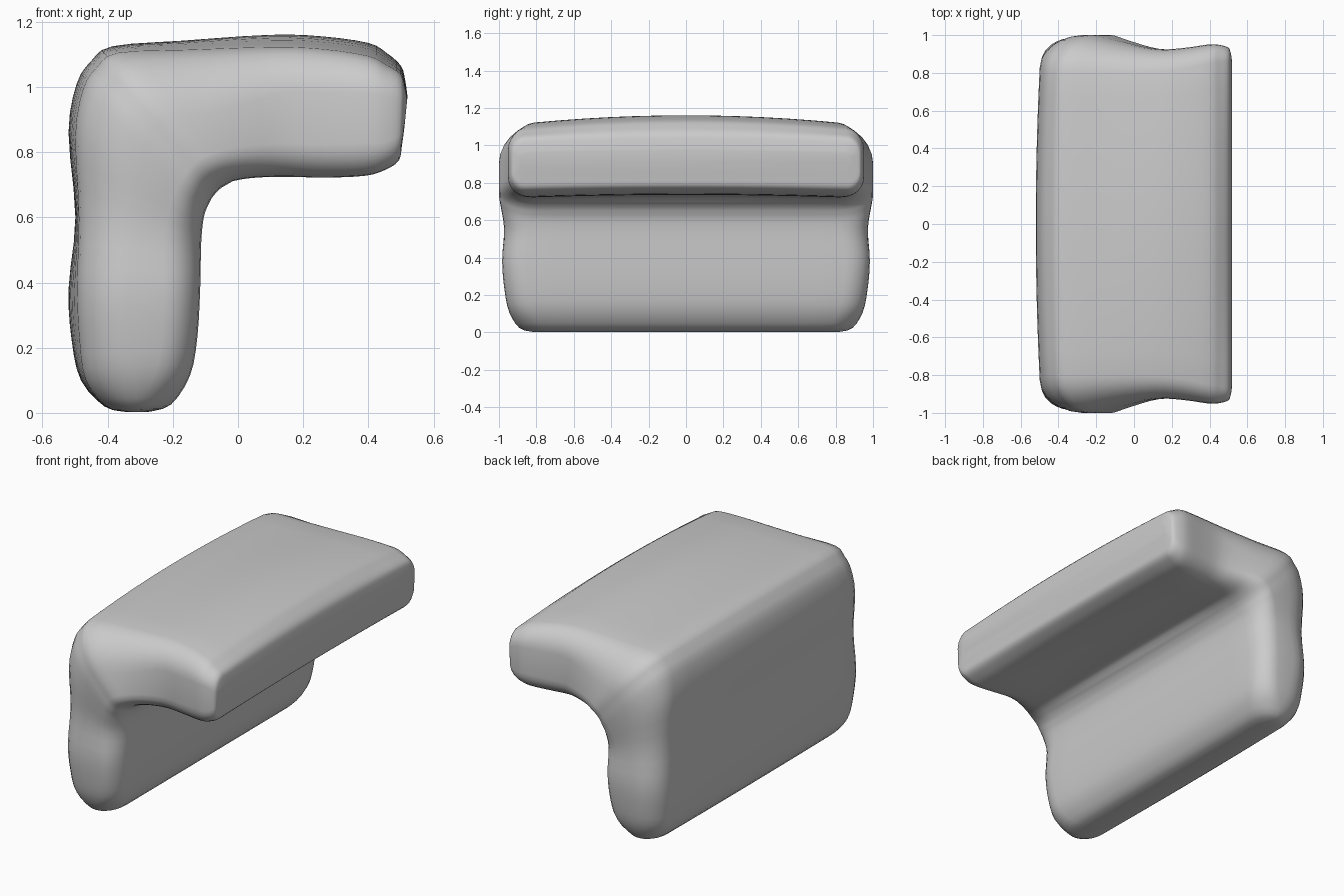
import bpy, bmesh, math

if "Cube" in bpy.data.objects:
    bpy.data.objects.remove(bpy.data.objects["Cube"])

# Ribs across the bent slab, from foot to front lip: outer x, outer z, inner x, inner z,
# half width in y, crown drop of the outer side, end radius outer, end radius in y
RIBS = [
    (-.345, .003, -.275, .003, .82, 0, .16, .13), (-.41, .02, -.205, .026, .89, .005, .16, .13),
    (-.482, .10, -.147, .115, .945, .02, .16, .13), (-.51, .22, -.125, .23, .97, .032, .16, .13),
    (-.52, .38, -.116, .38, .983, .035, .16, .13), (-.499, .60, -.113, .52, .972, .015, .18, .14),
    (-.52, .86, -.105, .60, .988, .035, .24, .16), (-.495, 1.01, -.09, .64, .998, .04, .30, .19),
    (-.45, 1.08, -.072, .67, 1.0, .04, .32, .20), (-.385, 1.125, -.035, .70, .998, .04, .30, .19),
    (-.17, 1.142, .04, .716, .965, .045, .22, .16), (.10, 1.16, .15, .72, .926, .05, .15, .12),
    (.26, 1.155, .27, .718, .932, .05, .14, .11), (.40, 1.135, .39, .724, .95, .05, .12, .10),
    (.455, 1.105, .45, .742, .948, .045, .10, .09), (.50, 1.065, .493, .772, .935, .03, .09, .07),
    (.513, 1.02, .503, .82, .915, .02, .06, .06), (.52, .97, .511, .88, .88, .01, .03, .05),
]


def smooth_ribs(ribs, steps):
    """Catmull-Rom interpolation through the ribs."""
    out = []
    for i in range(len(ribs) - 1):
        p = [ribs[max(0, min(len(ribs) - 1, i + k))] for k in (-1, 0, 1, 2)]
        for s in range(steps):
            t = s / steps
            out.append([b + .5 * t * (c - a + t * (2*a - 5*b + 4*c - d + t * (3*(b - c) + d - a)))
                        for a, b, c, d in zip(*p)])
    return out + [list(ribs[-1])]


def ring(rib):
    """Rounded rectangle spanned by one rib and the y axis."""
    ox, oz, ix, iz, w, crown, ro, rv = rib
    h = math.hypot(ox - ix, oz - iz) / 2
    pts = []
    for su, sv in ((1, 1), (-1, 1), (-1, -1), (1, -1)):
        ru = min(.95 * h, ro if su > 0 else min(ro, .12)) / h
        arc = []
        for k in range(7):
            a = math.pi / 2 * k / 6
            arc.append((su * (1 - ru + ru * math.cos(a)), sv * (w - rv + rv * math.sin(a))))
        if su * sv < 0:
            arc.reverse()
        pts += arc
        # straight runs along y get extra points so the crown can bend
        if su < 0 < sv or sv < 0 < su:
            v0 = arc[-1][1]
            pts += [(su, v0 * (1 - k / 6)) for k in range(1, 12)]
    res = []
    for u, v in pts:
        f = (u + 1) / 2
        x, z = ix + (ox - ix) * f, iz + (oz - iz) * f
        bend = (v / w) ** 2
        # outer side drops towards the ends, underside is slightly hollow in the middle
        hollow = .35 * crown * (1 - bend) * (1 - f) if iz > .7 else 0
        drop = (crown * bend * f - hollow) / (2 * h)
        res.append((x - (ox - ix) * drop, v, z - (oz - iz) * drop))
    return res


# Seat slab bending down into the backing panel
bm = bmesh.new()
rings = [[bm.verts.new(c) for c in ring(r)] for r in smooth_ribs(RIBS, 3)]
n = len(rings[0])
for a, b in zip(rings, rings[1:]):
    for j in range(n):
        k = (j + 1) % n
        bm.faces.new((a[j], a[k], b[k], b[j]))
bm.faces.new(rings[0])
bm.faces.new(rings[-1])
bmesh.ops.recalc_face_normals(bm, faces=bm.faces)
mesh = bpy.data.meshes.new("bent_slab")
bm.to_mesh(mesh)
bm.free()
for p in mesh.polygons:
    p.use_smooth = True
slab = bpy.data.objects.new("bent_slab", mesh)
bpy.context.collection.objects.link(slab)
